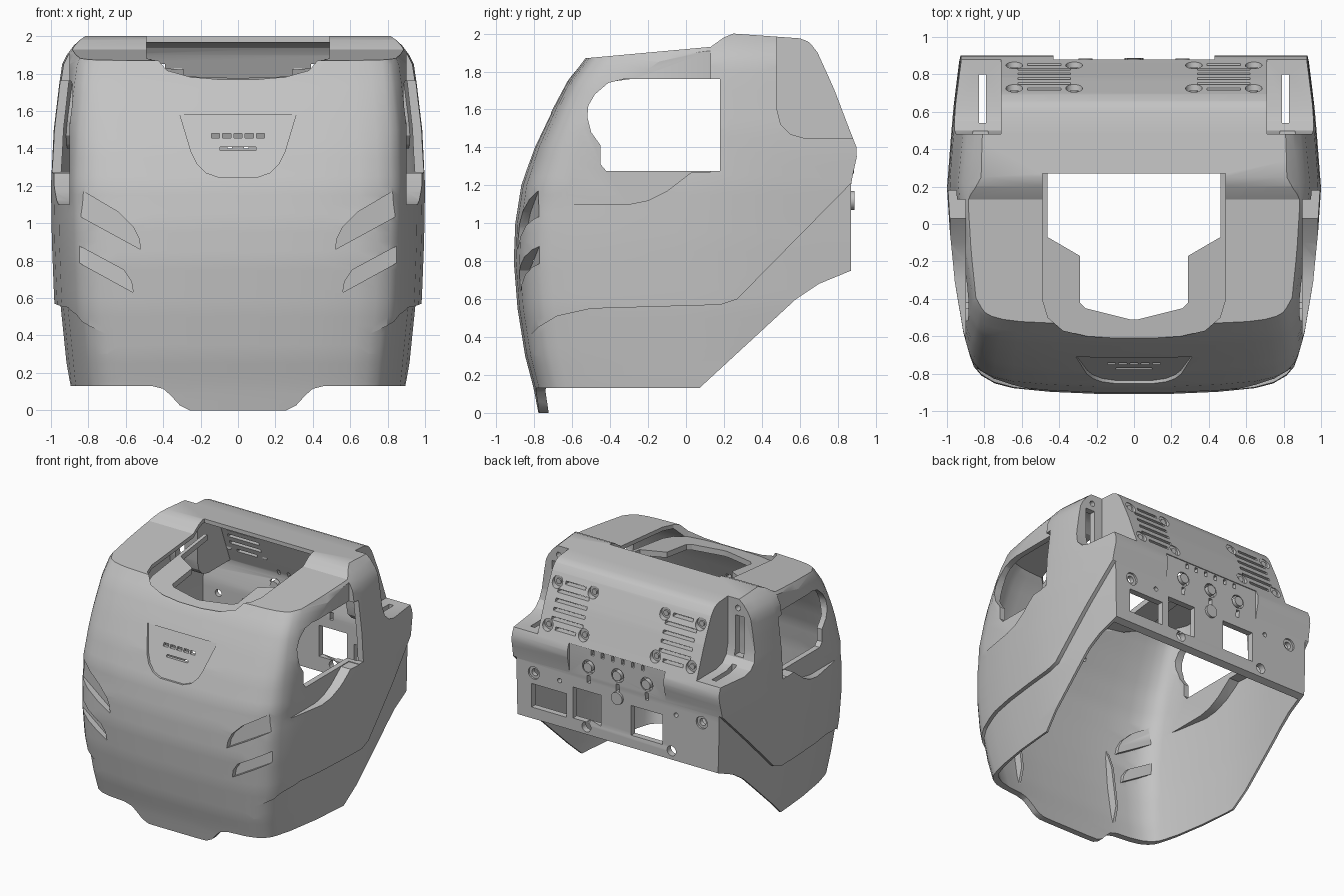
import bpy, bmesh, math

if "Cube" in bpy.data.objects:
    bpy.data.objects.remove(bpy.data.objects["Cube"], do_unlink=True)

grey = bpy.data.materials.new("shell_grey")
grey.use_nodes = True
grey.diffuse_color = (0.55, 0.55, 0.55, 1)
grey.node_tree.nodes["Principled BSDF"].inputs["Base Color"].default_value = (0.55, 0.55, 0.55, 1)


# ---------- helpers ----------
def interp(table, t):
    for (a, u), (b, v) in zip(table, table[1:]):
        if t <= b:
            return u + (v - u) * max(0, t - a) / (b - a)
    return table[-1][1]


def finish(bm, name):
    bmesh.ops.recalc_face_normals(bm, faces=bm.faces)
    mesh = bpy.data.meshes.new(name)
    bm.to_mesh(mesh)
    bm.free()
    mesh.materials.append(grey)
    ob = bpy.data.objects.new(name, mesh)
    bpy.context.collection.objects.link(ob)
    return ob


def prism(bm, pts, axis, a, b):
    """Extrude a flat outline along an axis; ends may be functions of the point."""
    def place(p, end):
        e = end(p) if callable(end) else end
        return {"x": (e, p[0], p[1]), "y": (p[0], e, p[1]), "z": (p[0], p[1], e)}[axis]
    lo = [bm.verts.new(place(p, a)) for p in pts]
    hi = [bm.verts.new(place(p, b)) for p in pts]
    bm.faces.new(lo)
    bm.faces.new(hi[::-1])
    for i in range(len(pts)):
        j = (i + 1) % len(pts)
        bm.faces.new((lo[i], hi[i], hi[j], lo[j]))


def solid(name, *parts):
    bm = bmesh.new()
    for part in parts:
        prism(bm, *part)
    return finish(bm, name)


def rect(u0, u1, v0, v1):
    return [(u0, v0), (u1, v0), (u1, v1), (u0, v1)]


def disc(u, v, r, n=20):
    return [(u + r * math.cos(i * math.tau / n), v + r * math.sin(i * math.tau / n)) for i in range(n)]


def flip(pts, s):
    return [(s * u, v) for u, v in pts]


def shift(pts, du, dv):
    return [(u + du, v + dv) for u, v in pts]


def both_x(pts, x0, x1):
    return [(pts, "x", s * x0, s * x1) for s in (1, -1)]


def boolean(ob, tool, mode="DIFFERENCE"):
    """Bake a boolean, taking the first solver that returns a surface."""
    mod = ob.modifiers.new("cut", "BOOLEAN")
    mod.operation, mod.object = mode, tool
    for solver in ("MANIFOLD", "EXACT", "FLOAT"):
        mod.solver = solver
        graph = bpy.context.evaluated_depsgraph_get()
        graph.update()
        mesh = bpy.data.meshes.new_from_object(ob.evaluated_get(graph))
        if len(mesh.polygons):
            break
    ob.modifiers.remove(mod)
    if len(mesh.polygons):
        ob.data = mesh
    bpy.data.objects.remove(tool, do_unlink=True)


# ---------- body curves ----------
FRONT = [(0, -.78), (.13, -.805), (.3, -.85), (.55, -.89), (.8, -.91), (1, -.902), (1.2, -.87),
         (1.4, -.80), (1.6, -.705), (1.75, -.625), (1.87, -.535), (2.05, -.41)]
BACK = [(0, .87), (1.21, .87), (1.38, .907), (1.5, .86), (1.71, .78), (1.93, .68), (1.97, .63), (2.05, .58)]
WIDTH = [(0, .915), (.13, .935), (.57, .982), (.9, .995), (1.2, 1), (1.5, .985), (1.75, .955),
         (1.85, .94), (1.92, .905), (1.97, .86), (2.05, .76)]
# how far the front corners sweep back, by height
CORNER = [(0, 1), (1.1, 1), (1.7, .6), (2.05, .6)]
# half outline seen from above: half width, share of the depth from front to back
PLAN = [(.2, .001), (.45, .007), (.65, .018), (.75, .032), (.82, .054), (.86, .08), (.88, .11),
        (.915, .18), (.96, .33), (.985, .48), (1, .61), (.98, .76), (.965, .86), (.935, 1)]


def loft(name, kx, d):
    """Stack of plan outlines; kx narrows, d pulls in front and back."""
    bm = bmesh.new()
    rings = []
    for i in range(44):
        z = -.1 + i * .05
        yf, yb, w = interp(FRONT, z) + d, interp(BACK, z) - d, interp(WIDTH, z) * kx
        sweep = interp(CORNER, z)
        half = [(x * w, yf + t * (sweep if t < .2 else 1) * (yb - yf)) for x, t in PLAN]
        rings.append([bm.verts.new((x, y, z)) for x, y in half + flip(half, -1)[::-1]])
    for r, q in zip(rings, rings[1:]):
        for j in range(len(r)):
            k = (j + 1) % len(r)
            bm.faces.new((r[j], r[k], q[k], q[j]))
    bm.faces.new(rings[0])
    bm.faces.new(rings[-1][::-1])
    bmesh.ops.triangulate(bm, faces=bm.faces)
    return finish(bm, name)


roof = [(1.2, 1.9), (.68, 1.93), (.64, 1.96), (.6, 1.975), (.25, 2), (.2, 1.98), (.13, 1.93),
        (-.53, 1.87), (-1.2, 1.81)]
base = [(-1.2, 0), (-.71, 0), (-.71, .13), (.07, .13), (.58, .6), (.7, .68), (.87, .75), (1.2, .8)]
pocket = [(.48, 2.3), (.48, 1.6), (.5, 1.52), (.55, 1.47), (.62, 1.45), (1.3, 1.45), (1.3, 2.3)]
arm_recess = [(-1.1, 1.1), (-.3, 1.1), (-.2, 1.12), (-.1, 1.17), (.03, 1.27), (.13, 1.27), (.13, 2.3), (-1.1, 2.3)]
upper_vent = [(.86, 1.19), (.64, 1.06), (.56, .98), (.53, .92), (.52, .86), (.85, 1.04)]
lower_vent = [(.87, .89), (.61, .75), (.57, .69), (.56, .63), (.87, .8)]

# ---------- outer body ----------
shell = loft("body_shell", 1, 0)
boolean(shell, solid("envelope", (roof + base, "x", -1.3, 1.3)), "INTERSECT")
chin = [(.46, .13), (.4, .115), (.36, .08), (.31, .025), (.26, 0), (.26, -.2), (1.3, -.2), (1.3, .13)]
boolean(shell, solid("chin_cut", *[(flip(chin, s), "y", -1.2, -.5) for s in (1, -1)]))

# stepped skirt along the lower sides
step = [(-1.2, .36), (-.9, .36), (-.83, .4), (-.78, .45), (-.68, .51), (-.5, .55), (.18, .57), (.27, .6),
        (.87, 1.21), (1.2, 1.54), (1.2, -.3), (-1.2, -.3)]
skirt = solid("skirt_cut", (step, "x", -1.3, 1.3))
boolean(skirt, loft("skirt_core", .967, -.008))
boolean(shell, skirt)


# ---------- hollow, leaving walls behind the recesses ----------
def vents(depth):
    floor = lambda p: -.845 + (abs(p[0]) - .52) * .22 + depth
    return [(flip(v, s), "y", -1.3, floor) for v in (upper_vent, lower_vent) for s in (1, -1)]


cavity = loft("cavity", .95, .05)
inner_base = [(-1.3, -.3), (1.3, -.3)]
boolean(cavity, solid("ceiling", (shift(roof, 0, -.032) + inner_base, "x", -1.3, 1.3)), "INTERSECT")
boolean(cavity, solid("pocket_wall", *both_x(shift(pocket, -.05, -.05), .665, 1.3)))
boolean(cavity, solid("arm_wall", *both_x(shift(arm_recess, .04, -.04), .855, 1.3)))
boolean(cavity, solid("vent_wall", *vents(.04)))
boolean(shell, cavity)

# ---------- side, shoulder and front recesses ----------
boolean(shell, solid("pockets", *both_x(pocket, .71, 1.3)))
boolean(shell, solid("arm_recesses", *both_x(arm_recess, .9, 1.3)))
window = [(.18, 1.76), (-.33, 1.76), (-.41, 1.74), (-.48, 1.68), (-.515, 1.62), (-.52, 1.56), (-.5, 1.48),
          (-.45, 1.41), (-.45, 1.31), (-.42, 1.275), (.18, 1.275)]
boolean(shell, solid("arm_windows", (window, "x", -1.3, 1.3)))
boolean(shell, solid("front_vents", *vents(0)))
slots = []
for s in (1, -1):
    slots += [(flip(rect(.78, .86, 1.53, 1.85), s), "y", .38, .52),
              (flip(disc(.8, 1.91, .022), s), "y", .38, .52),
              (flip(rect(.79, .83, .54, .8), s), "z", 1.36, 1.5)]
boolean(shell, solid("shoulder_slots", *slots))

# chest badge recess and its grille
badge = [(.31, 1.58), (.25, 1.38), (.22, 1.32), (.17, 1.27), (.1, 1.245)]
boolean(shell, solid("badge", (badge + flip(badge, -1)[::-1], "y", -1.2, lambda p: -.702 - (1.58 - p[1]) * .4)))
grille = [(rect(x - .022, x + .022, 1.455, 1.48), "y", -1.2, -.6) for x in (-.12, -.06, 0, .06, .12)]
boolean(shell, solid("grille", *grille, (rect(-.095, .095, 1.39, 1.408), "y", -1.2, -.6)))

# neck opening
u_half = [(.49, .27), (.49, -.4), (.46, -.5), (.38, -.57), (.25, -.6), (.1, -.61)]
u_shape = u_half + flip(u_half, -1)[::-1]
boolean(shell, solid("neck_cut", (u_shape, "z", 1.7, 2.3)))

# ---------- back panel ----------
boolean(shell, solid("panel_recess", (rect(-.43, .43, 1.1, 1.45), "y", .872, 1.2)))
openings = [rect(.46, .77, .84, 1.03), rect(.15, .4, .85, 1.1), rect(-.4, -.12, .85, 1.09),
            disc(.28, .81, .04), disc(-.48, .82, .04), disc(.52, 1.12, .018), disc(-.52, 1.12, .018)]
openings += [rect(x - .012, x + .012, 1.4, 1.44) for x in (-.225, -.135, -.045, .045, .135, .225)]
openings += [rect(x - .014, x + .014, 1.17, 1.23) for x in (-.26, 0, .26)]
for s in (1, -1):
    openings.append(disc(s * .75, 1.12, .028))
    for i in range(6):
        z, w = 1.52 + i * .064, .09 if i in (0, 5) else .14
        openings.append(rect(s * .48 - w, s * .48 + w, z - .012, z + .012))
boolean(shell, solid("back_openings", *[(o, "y", .55, 1.2) for o in openings]))

sinks, screws = [], []
for s in (1, -1):
    sinks.append((disc(s * .75, 1.12, .05), "y", .855, 1.2))
    for x in (.32, .64):
        for z in (1.53, 1.83):
            y = interp(BACK, z)
            sinks.append((disc(s * x, z, .045), "y", y - .025, 1.2))
            screws.append((disc(s * x, z, .022), "y", y - .05, y - .012))
for x in (-.26, 0, .26):
    sinks.append((disc(x, 1.3, .055), "y", .845, 1.2))
boolean(shell, solid("countersinks", *sinks))

# ---------- added parts ----------
collar_hole = [(.462, .27), (.462, -.07), (.29, -.17), (.29, -.42), (.26, -.45), (.02, -.51)]
collar_outline = u_shape + flip(collar_hole, -1) + collar_hole[::-1]
collar = solid("neck_collar", (collar_outline, "z", lambda p: 1.72 + .13 * (p[1] + .6),
                               lambda p: 1.765 + .13 * (p[1] + .6)))
buttons = solid("back_buttons", *[(disc(x, 1.3, .038), "y", .83, .885) for x in (-.26, 0, .26)],
                (disc(0, 1.12, .05), "y", .85, .888))
screw_heads = solid("vent_screws", *screws)
rib = [(interp(FRONT, z) + .03, z) for z in (.16, .3, .55, .8, .95)] + [(-.78, .7), (-.73, .35)]
ribs = solid("front_ribs", *[(rib, "x", s * .44, s * .46) for s in (1, -1)])

# ---------- shading ----------
for ob in (shell, collar, buttons, screw_heads, ribs):
    bpy.ops.object.select_all(action="DESELECT")
    ob.select_set(True)
    bpy.context.view_layer.objects.active = ob
    bpy.ops.object.shade_smooth_by_angle(angle=math.radians(28))
